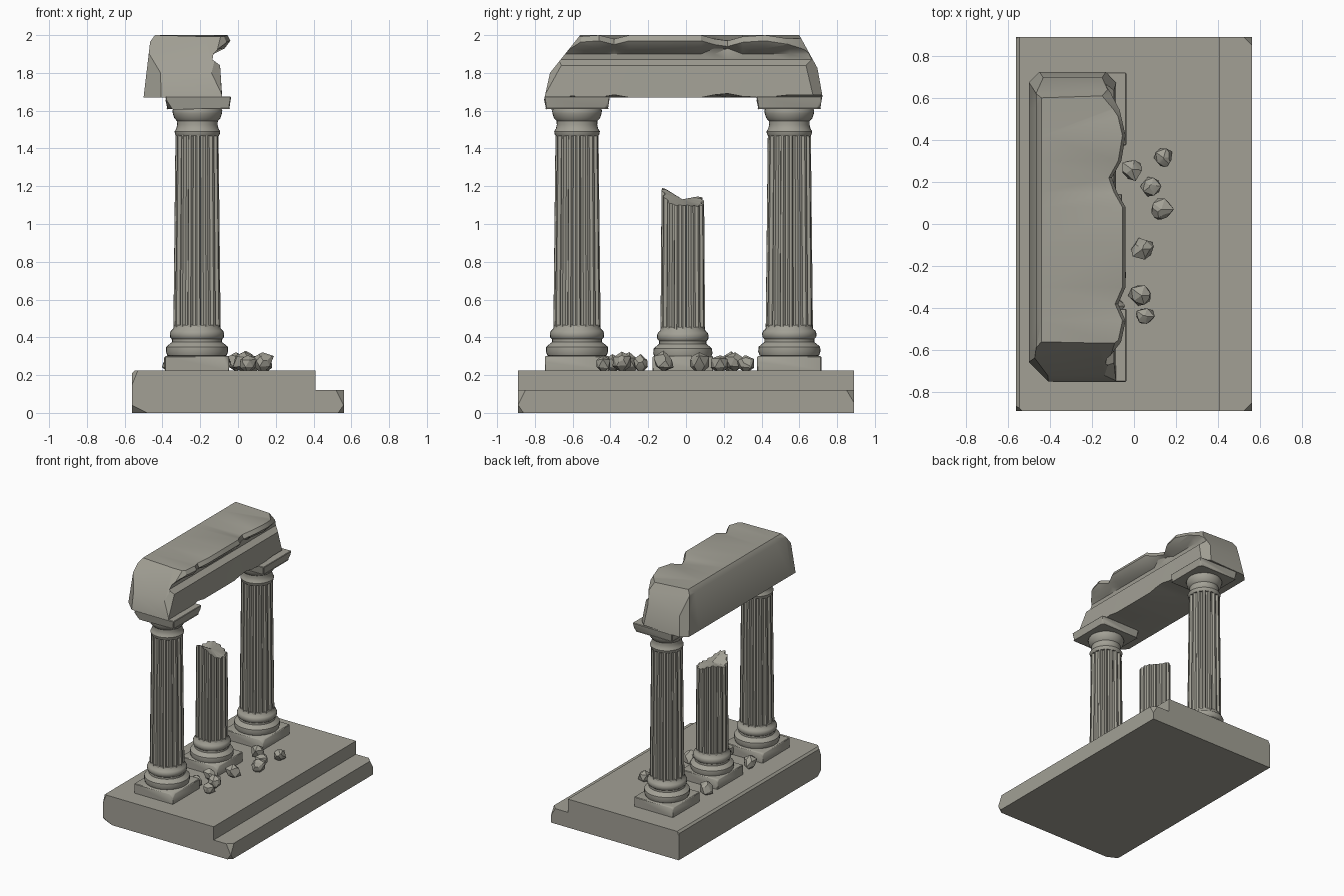
import bpy, bmesh, math, random
from mathutils import Vector

if "Cube" in bpy.data.objects:
    bpy.data.objects.remove(bpy.data.objects["Cube"])

random.seed(4)
stone = bpy.data.materials.new("weathered_stone")
stone.diffuse_color = (0.36, 0.35, 0.30, 1)
stone.use_nodes = True
stone.node_tree.nodes["Principled BSDF"].inputs["Base Color"].default_value = stone.diffuse_color


def finish(bm, name, angle=32):
    bmesh.ops.recalc_face_normals(bm, faces=bm.faces)
    me = bpy.data.meshes.new(name)
    bm.to_mesh(me)
    bm.free()
    ob = bpy.data.objects.new(name, me)
    bpy.context.collection.objects.link(ob)
    me.materials.append(stone)
    bpy.ops.object.select_all(action='DESELECT')
    bpy.context.view_layer.objects.active = ob
    ob.select_set(True)
    bpy.ops.object.shade_smooth_by_angle(angle=math.radians(angle))
    return ob


def chip(bm, point, normal):
    """Slice off everything beyond a plane and close the cut."""
    r = bmesh.ops.bisect_plane(bm, geom=bm.verts[:] + bm.edges[:] + bm.faces[:], plane_co=point,
                               plane_no=Vector(normal).normalized(), clear_outer=True)
    edges = [e for e in r['geom_cut'] if isinstance(e, bmesh.types.BMEdge)]
    bmesh.ops.holes_fill(bm, edges=edges, sides=0)


def loft(bm, rings):
    """Skin a list of closed point rings and cap both ends."""
    vs = [[bm.verts.new(p) for p in ring] for ring in rings]
    n = len(vs[0])
    for a, b in zip(vs, vs[1:]):
        for i in range(n):
            j = (i + 1) % n
            bm.faces.new((a[i], a[j], b[j], b[i]))
    bm.faces.new(vs[0])
    bm.faces.new(vs[-1])


def block(name, cx, cy, z0, z1, h0, h1, chips=()):
    bm = bmesh.new()
    rings = [[(cx + sx * h, cy + sy * h, z) for sx, sy in ((-1, -1), (1, -1), (1, 1), (-1, 1))]
             for z, h in ((z0, h0), (z1, h1))]
    loft(bm, rings)
    for (sx, sy, sz), cut in chips:
        h = min(h0, h1)
        p = (cx + sx * (h - cut), cy + sy * h, z1 if sz > 0 else z0)
        chip(bm, p, (sx, sy, sz))
    bmesh.ops.bevel(bm, geom=bm.edges[:], offset=0.004, segments=1, affect='EDGES')
    finish(bm, name)


def turned(name, cx, cy, profile, n=32):
    bm = bmesh.new()
    loft(bm, [[(cx + r * math.cos(2 * math.pi * i / n), cy + r * math.sin(2 * math.pi * i / n), z)
               for i in range(n)] for r, z in profile])
    finish(bm, name, 40)


def shaft(name, cx, cy, z0, z1, r0, r1, broken=False, flutes=16):
    bm = bmesh.new()
    rings = []
    for k in range(6):
        t = k / 5
        ring = []
        for i in range(flutes * 4):
            f, q = divmod(i, 4)
            a = 2 * math.pi * (f + (0, 0.3, 0.5, 0.8)[q]) / flutes
            r = r0 + (r1 - r0) * t - (0.015 if q > 1 else 0)
            x, y, z = r * math.cos(a), r * math.sin(a), z0 + (z1 - z0) * t
            if broken and k == 5:
                z += -0.22 * (x + y) + 0.014 * math.sin(3 * a + 1) - 0.02 * math.cos(2 * a)
            ring.append((cx + x, cy + y, z))
        rings.append(ring)
    loft(bm, rings)
    if broken:
        bmesh.ops.poke(bm, faces=[f for f in bm.faces if len(f.verts) > 8 and f.calc_center_median().z > 1])
    finish(bm, name)


# stepped platform with chipped corners
bm = bmesh.new()
prof = [(-.56, 0), (.56, 0), (.56, .12), (.41, .12), (.41, .225), (-.56, .225)]
loft(bm, [[(x, y, z) for x, z in prof] for y in (-.89, .89)])
for p, n in [((.52, -.89, .12), (1, 1.0 * -1, .5)), ((.52, .89, .12), (1, 1, .6)),
             ((-.53, -.89, .225), (-1, -1, .4)), ((-.545, .89, .225), (-1, 1, .5)),
             ((-.56, -.89, .04), (-.5, -1, -1)), ((.53, -.89, 0), (1, -1, -.7)),
             ((-.56, 0, .21), (-1, 0, 1))]:
    chip(bm, p, n)
finish(bm, "stepped_platform", 30)

# columns
CX = -.217
base = [(.14, .295), (.158, .305), (.165, .325), (.163, .35), (.145, .365), (.132, .375), (.132, .39),
        (.142, .40), (.144, .42), (.138, .435), (.126, .445), (.122, .465)]
capital = [(.112, 1.465), (.118, 1.475), (.121, 1.49), (.112, 1.505), (.107, 1.525), (.108, 1.545),
           (.122, 1.56), (.13, 1.585), (.132, 1.60), (.125, 1.615)]
for tag, cy in (("front", -.577), ("back", .547), ("middle", -.017)):
    broken = tag == "middle"
    h = .16 if broken else .17
    block(tag + "_plinth", CX, cy, .22, .30, h, h, [((1, -1, 1), .03), ((-1, 1, 1), .02)])
    turned(tag + "_column_base", CX, cy, [(r * (.95 if broken else 1), z - (.01 if broken else 0))
                                          for r, z in base])
    if broken:
        shaft("broken_shaft", CX, cy, .44, 1.13, .118, .113, True)
    else:
        shaft(tag + "_shaft", CX, cy, .455, 1.475, .125, .114)
        turned(tag + "_capital", CX + .002, cy, capital)
        block(tag + "_abacus", CX + .007, cy, 1.61, 1.675, .164, .174, [((1, 1, -1), .02), ((-1, -1, -1), .03)])

# broken entablature: moulded section along y, cornice edge worn irregularly
bm = bmesh.new()
sect = [(-.50, 1.67), (-.085, 1.67), (-.095, 1.84), (-.135, 1.87), (-.13, 1.90),
        (-.07, 1.93), (-.04, 1.97), (-.055, 2.0), (-.44, 2.0), (-.465, 1.965)]
stations = [(-.75, .03, 0), (-.6, .03, .01), (-.46, .0, .0), (-.38, .035, .02), (-.3, .0, 0), (-.1, .0, 0),
            (.08, .0, 0), (.15, .04, .02), (.22, .065, .03), (.3, .02, .008), (.42, .0, 0), (.55, .03, .02), (.725, .04, .02)]
rings = []
for y, wear, drop in stations:
    rings.append([(x - (wear if i in (5, 6, 7) else 0), y,
                   z - (drop if i in (6, 7) else 0) + (drop * .7 if i == 1 else 0))
                  for i, (x, z) in enumerate(sect)])
loft(bm, rings)
bmesh.ops.triangulate(bm, faces=[f for f in bm.faces if len(f.verts) == 4])
for p, n in [((-.2, -.56, 2.0), (0, -1, .8)), ((-.2, -.72, 1.80), (0, -1, .22)),
             ((-.47, -.66, 1.8), (-1, -1, .2)), ((-.14, -.66, 1.9), (.8, -1, .6)),
             ((-.2, .60, 2.0), (0, 1, .55)), ((-.2, .695, 1.83), (0, 1, .18)),
             ((-.46, .66, 1.85), (-1, 1, .3)), ((-.12, .66, 1.84), (1, 1, .3)),
             ((-.1, .56, 1.97), (1, .8, .9))]:
    chip(bm, p, n)
finish(bm, "broken_entablature", 30)

# fallen rubble
rocks = [(-.01, .26, .058), (.14, .315, .05), (.08, .18, .052), (.13, .07, .06), (.04, -.12, .057), (.035, -.34, .062),
         (.05, -.44, .048), (-.08, -.24, .05), (-.09, -.39, .05), (-.35, -.30, .055), (-.35, .24, .055)]
for k, (x, y, r) in enumerate(rocks):
    bm = bmesh.new()
    bmesh.ops.create_icosphere(bm, subdivisions=1, radius=r)
    for v in bm.verts:
        v.co *= random.uniform(.8, 1.15)
        v.co += Vector((x, y, .22 + r * .85))
    for s in range(2):
        d = Vector((random.uniform(-1, 1), random.uniform(-1, 1), random.uniform(0, 1))).normalized()
        chip(bm, Vector((x, y, .22 + r * .85)) + d * r * .7, d)
    finish(bm, "rubble_%02d" % (k + 1), 25)
